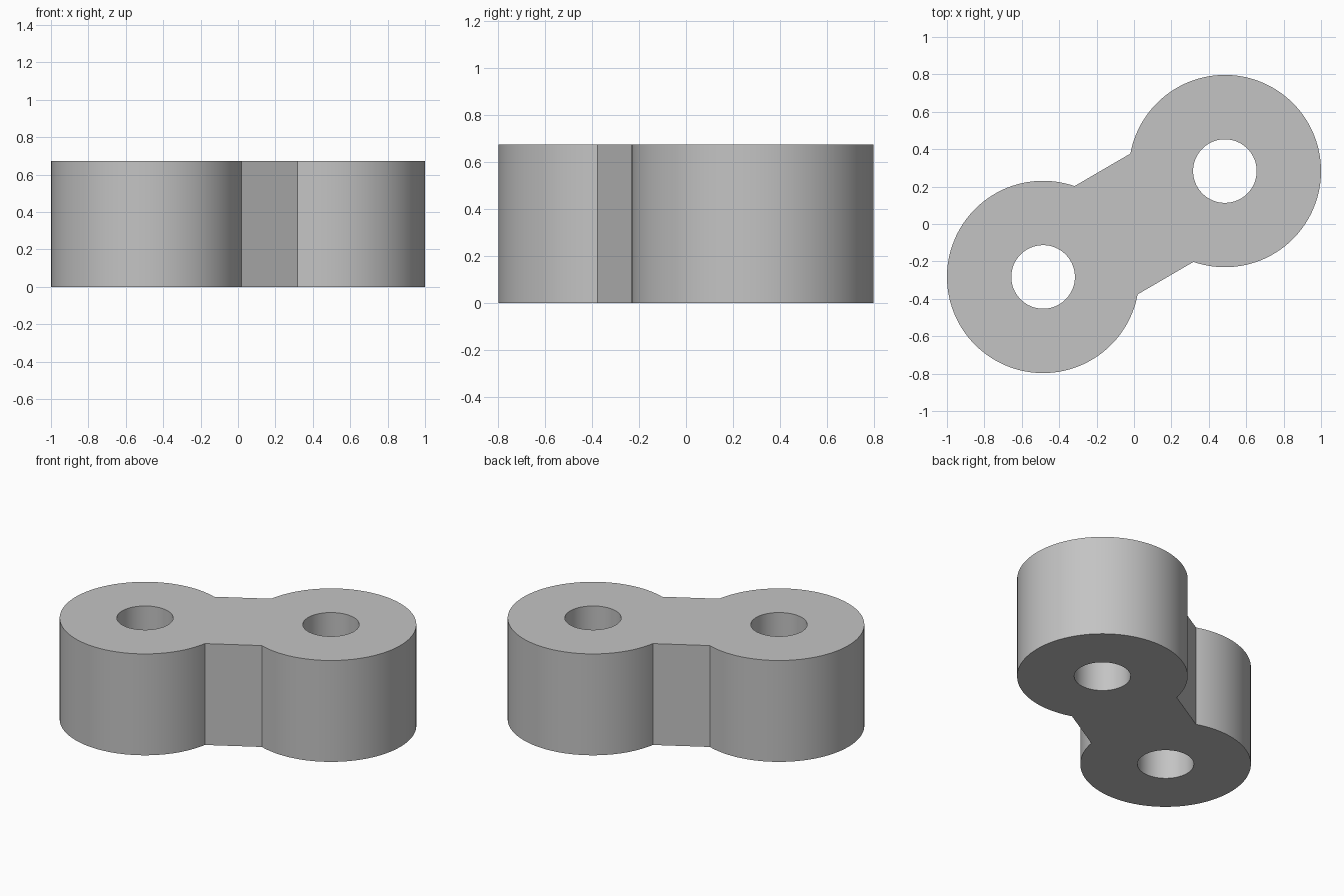
import bpy, bmesh, math
from mathutils import Vector

if "Cube" in bpy.data.objects:
    bpy.data.objects.remove(bpy.data.objects["Cube"])

CX, CY, R, HOLE, HALF_W, H = 0.486, 0.283, 0.514, 0.17, 0.335, 0.674
axis = math.atan2(CY, CX)
notch = math.asin(HALF_W / R)      # where the straight web meets each round end
N = 96


def arc(cx, cy, r, a0, a1, n):
    return [Vector((cx + r * math.cos(a0 + (a1 - a0) * i / n),
                    cy + r * math.sin(a0 + (a1 - a0) * i / n), 0)) for i in range(n + 1)]


def loop(bm, pts):
    vs = [bm.verts.new(p) for p in pts]
    return [bm.edges.new((vs[i], vs[(i + 1) % len(vs)])) for i in range(len(vs))]


bm = bmesh.new()
# outer outline: two round ends joined by the straight web
a0, a1 = axis - math.pi + notch, axis + math.pi - notch
outline = arc(CX, CY, R, a0, a1, N)
edges = loop(bm, outline + [-p for p in outline])
# pin holes
for s in (1, -1):
    edges += loop(bm, arc(s * CX, s * CY, HOLE, 0, 2 * math.pi, 64)[:-1])
bmesh.ops.triangle_fill(bm, use_beauty=True, use_dissolve=False, edges=edges, normal=(0, 0, 1))

# thickness
ext = bmesh.ops.extrude_face_region(bm, geom=bm.faces[:], use_keep_orig=True)
bmesh.ops.translate(bm, vec=(0, 0, H), verts=[g for g in ext["geom"] if isinstance(g, bmesh.types.BMVert)])
bmesh.ops.recalc_face_normals(bm, faces=bm.faces[:])

me = bpy.data.meshes.new("link_plate")
bm.to_mesh(me)
bm.free()
ob = bpy.data.objects.new("link_plate", me)
bpy.context.collection.objects.link(ob)

mat = bpy.data.materials.new("light_grey")
mat.diffuse_color = (0.55, 0.55, 0.55, 1)
mat.use_nodes = True
mat.node_tree.nodes["Principled BSDF"].inputs["Base Color"].default_value = mat.diffuse_color
me.materials.append(mat)

bpy.context.view_layer.objects.active = ob
ob.select_set(True)
bpy.ops.object.shade_smooth_by_angle(angle=math.radians(25))
